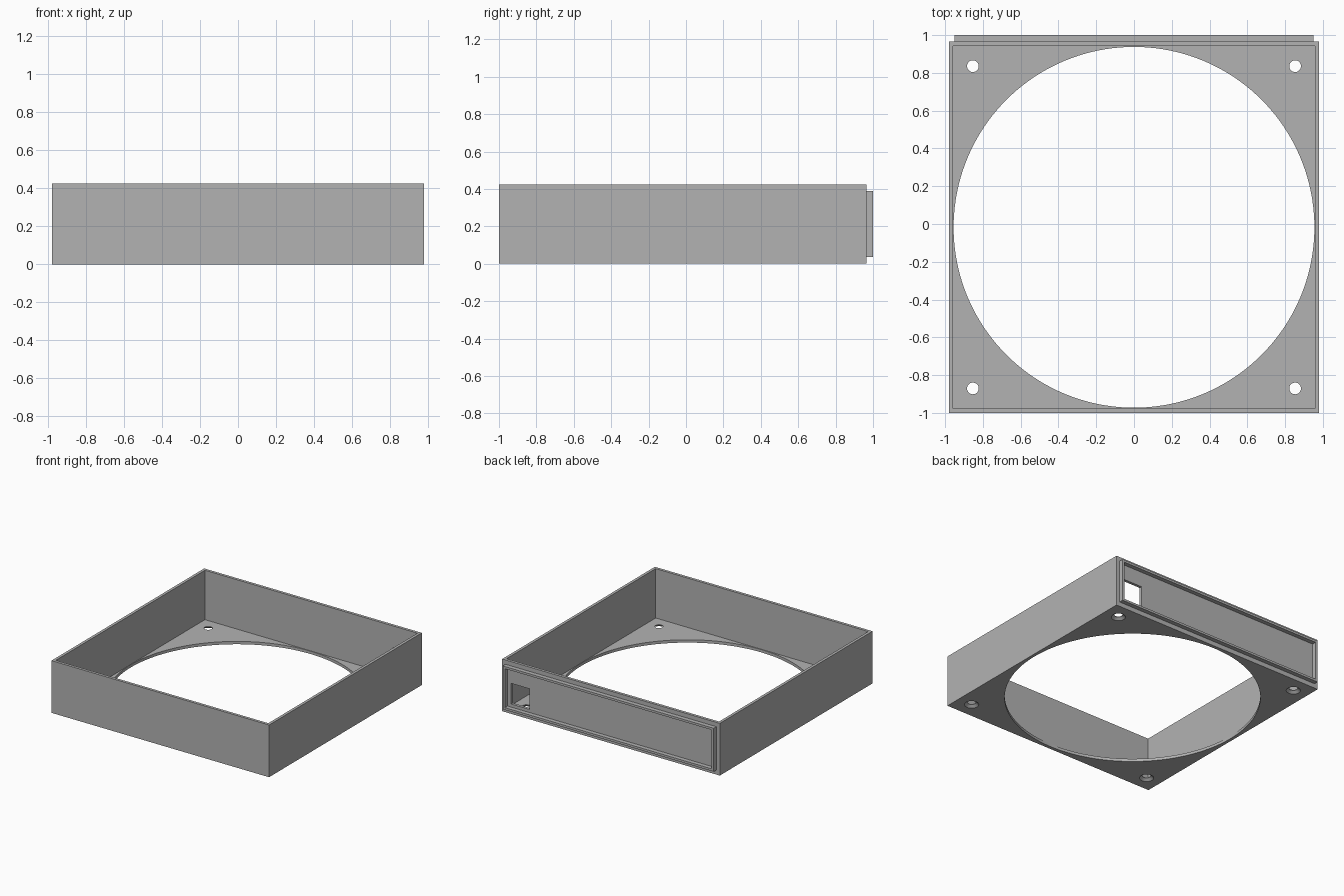
import bpy
import bmesh
import math
from mathutils import Matrix

cube = bpy.data.objects.get("Cube")
if cube:
    bpy.data.objects.remove(cube, do_unlink=True)

grey = bpy.data.materials.new("plain grey")
grey.use_nodes = True
colour = (0.45, 0.45, 0.45, 1)
grey.diffuse_color = colour
grey.node_tree.nodes["Principled BSDF"].inputs["Base Color"].default_value = colour


def make_object(name, bm):
    mesh = bpy.data.meshes.new(name)
    bm.to_mesh(mesh)
    bm.free()
    mesh.materials.append(grey)
    obj = bpy.data.objects.new(name, mesh)
    bpy.context.collection.objects.link(obj)
    return obj


def box(name, x, y, z):
    """Box from (min, max) pairs."""
    spans = (x, y, z)
    size = [b - a for a, b in spans]
    centre = [(a + b) / 2 for a, b in spans]
    bm = bmesh.new()
    bmesh.ops.create_cube(bm, size=1, matrix=Matrix.Translation(centre) @ Matrix.Diagonal((*size, 1)))
    return make_object(name, bm)


def cone(name, x, y, z, r_low, r_high, sides):
    """Upright cone or cylinder spanning the z pair."""
    bm = bmesh.new()
    bmesh.ops.create_cone(bm, cap_ends=True, segments=sides, radius1=r_low, radius2=r_high,
                          depth=z[1] - z[0], matrix=Matrix.Translation((x, y, sum(z) / 2)))
    return make_object(name, bm)


def cut(target, cutters):
    """Subtract the cutters one by one, then remove them."""
    for cutter in cutters:
        cutter.hide_render = True
        mod = target.modifiers.new("cut", 'BOOLEAN')
        mod.operation = 'DIFFERENCE'
        mod.solver = 'EXACT'
        mod.object = cutter
    bpy.context.view_layer.update()
    graph = bpy.context.evaluated_depsgraph_get()
    mesh = bpy.data.meshes.new_from_object(target.evaluated_get(graph))
    target.modifiers.clear()
    target.data = mesh
    for cutter in cutters:
        bpy.data.objects.remove(cutter, do_unlink=True)


HALF_X, FRONT, BACK, TOP = 0.98, -1.0, 0.965, 0.425
WALL = 0.023
MID_Y = (FRONT + BACK) / 2

# Open tray with a large round opening in the floor
tray = box("tray", (-HALF_X, HALF_X), (FRONT, BACK), (0, TOP))
cutters = [
    box("cavity", (WALL - HALF_X, HALF_X - WALL), (FRONT + WALL, BACK - WALL), (WALL, 1)),
    cone("round_opening", 0, MID_Y, (-0.2, 0.2), 0.955, 0.955, 160),
    box("socket_window", (0.735, 0.90), (0.9, 1.1), (0.08, 0.248)),
]

# Screw holes, countersunk from below
for sx in (-1, 1):
    for sy in (-1, 1):
        x, y = sx * 0.853, MID_Y + sy * 0.853
        cutters.append(cone("screw_hole", x, y, (-0.1, 0.1), 0.031, 0.031, 32))
        cutters.append(cone("countersink", x, y, (-0.005, 0.018), 0.06, 0.031, 32))
cut(tray, cutters)

# Raised rim framing the back panel
rim = box("back_rim", (-0.95, 0.95), (BACK - 0.005, 1.0), (0.037, 0.39))
inset = 0.018
cut(rim, [box("rim_opening", (inset - 0.95, 0.95 - inset), (0.9, 1.1), (0.037 + inset, 0.39 - inset))])

# Smooth round edges, keep corners sharp
bpy.ops.object.select_all(action='DESELECT')
for part in (tray, rim):
    part.select_set(True)
    bpy.context.view_layer.objects.active = part
bpy.ops.object.shade_smooth_by_angle(angle=math.radians(30))
